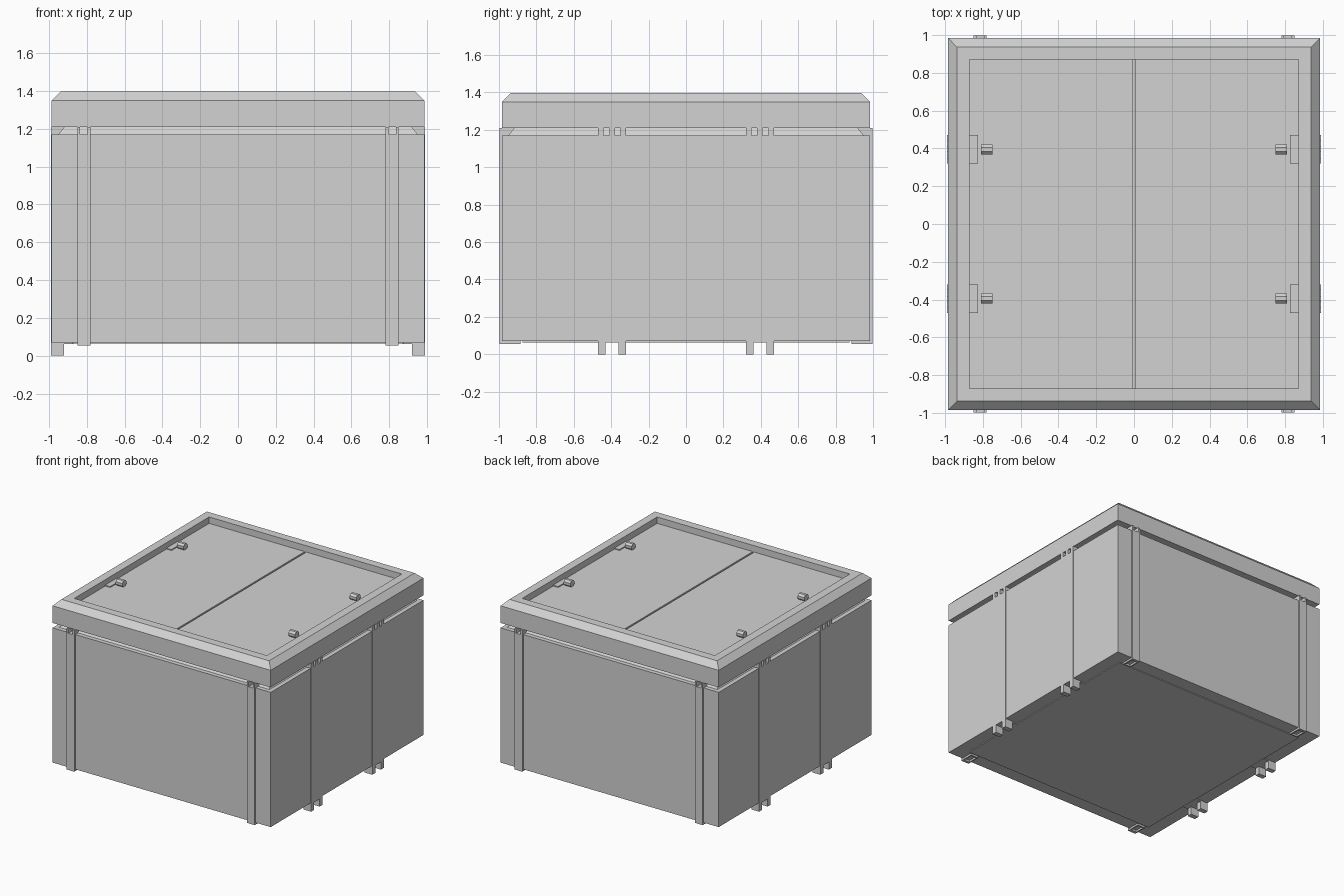
import bpy, bmesh, math
from mathutils import Vector

cube = bpy.data.objects.get("Cube")
if cube:
    bpy.data.objects.remove(cube, do_unlink=True)

grey = bpy.data.materials.new("light_grey")
colour = (0.65, 0.65, 0.65, 1)
grey.use_nodes = True
grey.diffuse_color = colour
grey.node_tree.nodes["Principled BSDF"].inputs["Base Color"].default_value = colour


def add_object(name, bm):
    bmesh.ops.recalc_face_normals(bm, faces=bm.faces)
    mesh = bpy.data.meshes.new(name)
    bm.to_mesh(mesh)
    bm.free()
    mesh.materials.append(grey)
    obj = bpy.data.objects.new(name, mesh)
    bpy.context.collection.objects.link(obj)
    return obj


def square_solid(name, profile, close=False):
    """Stack square rings from (half width, height) pairs, capped or closed into a frame."""
    bm = bmesh.new()
    rings = [[bm.verts.new((sx * r, sy * r, z))
              for sx, sy in ((-1, -1), (1, -1), (1, 1), (-1, 1))]
             for r, z in profile]
    pairs = list(zip(rings, rings[1:]))
    if close:
        pairs.append((rings[-1], rings[0]))
    else:
        bm.faces.new(rings[0])
        bm.faces.new(rings[-1])
    for a, b in pairs:
        for i in range(4):
            j = (i + 1) % 4
            bm.faces.new((a[i], a[j], b[j], b[i]))
    return add_object(name, bm)


def box(bm, low, high):
    low, high = Vector(low), Vector(high)
    verts = bmesh.ops.create_cube(bm, size=1)["verts"]
    for v in verts:
        v.co = (low + high) / 2 + v.co * (high - low)


def mirrored(name, parts):
    """Boxes in the +x +y quarter, mirrored to all four."""
    bm = bmesh.new()
    for low, high in parts:
        box(bm, low, high)
    for axis in ("X", "Y"):
        bmesh.ops.mirror(bm, geom=bm.verts[:] + bm.edges[:] + bm.faces[:],
                         axis=axis, merge_dist=-1)
    return add_object(name, bm)


OUT, FLOOR, LEDGE, TRIM = 0.985, 0.07, 1.17, 1.21
PANEL = 1.345

# Main body with its sloped neck under the trim
square_solid("body", [(OUT, FLOOR), (OUT, LEDGE), (0.95, LEDGE), (0.91, TRIM + 0.01)])

# Slightly proud panel on the underside
square_solid("bottom_panel", [(0.875, FLOOR - 0.006), (0.875, FLOOR + 0.01)])

# Bevelled frame around the lid
square_solid("top_frame", [(OUT, TRIM), (OUT, 1.35), (0.938, 1.397),
                           (0.87, 1.397), (0.87, TRIM)], close=True)

# Two lid panels with a narrow gap between them
mirrored("lid_panels", [((0.007, 0, PANEL - 0.03), (0.87, 0.87, PANEL))])
square_solid("lid_base", [(0.87, TRIM), (0.87, PANEL - 0.03)])

# Front and back straps, folded under the body
mirrored("end_straps", [((0.78, OUT - 0.01, 0.055), (0.85, 0.998, LEDGE))])
mirrored("end_strap_hooks", [
    ((0.78, 0.885, 0.055), (0.79, 0.99, FLOOR)),
    ((0.84, 0.885, 0.055), (0.85, 0.99, FLOOR)),
    ((0.78, 0.885, 0.055), (0.85, 0.895, FLOOR))])

# Side straps with paired feet
mirrored("side_straps", [((OUT - 0.01, 0.32, FLOOR - 0.005), (0.989, 0.47, LEDGE)),
                         ((0.87, 0.32, FLOOR - 0.008), (0.989, 0.47, FLOOR))])
mirrored("feet", [((0.92, y, 0), (0.989, y + 0.04, FLOOR)) for y in (0.32, 0.43)])

# Strap ribs that bridge the groove below the frame
ribs = [((0.9, y, LEDGE), (0.989, y + 0.03, TRIM)) for y in (0.32, 0.38, 0.44)]
ribs += [((x, 0.9, LEDGE), (x + 0.015, 0.998, TRIM)) for x in (0.78, 0.835)]
mirrored("groove_ribs", ribs)

# Latch plates inside the frame
mirrored("latch_plates", [((0.825, 0.32, PANEL - 0.01), (0.87, 0.47, PANEL + 0.008))])

# Eight-sided latch knobs lying along x
bm = bmesh.new()
for sx in (-1, 1):
    for sy in (-1, 1):
        knob = bmesh.ops.create_cone(bm, cap_ends=True, segments=8,
                                     radius1=0.028, radius2=0.028, depth=0.06)["verts"]
        for v in knob:
            x, y, z = v.co
            turn = math.pi / 8
            v.co = (sx * 0.78 + z,
                    sy * 0.395 + x * math.cos(turn) - y * math.sin(turn),
                    PANEL + 0.023 + x * math.sin(turn) + y * math.cos(turn))
add_object("latch_knobs", bm)
